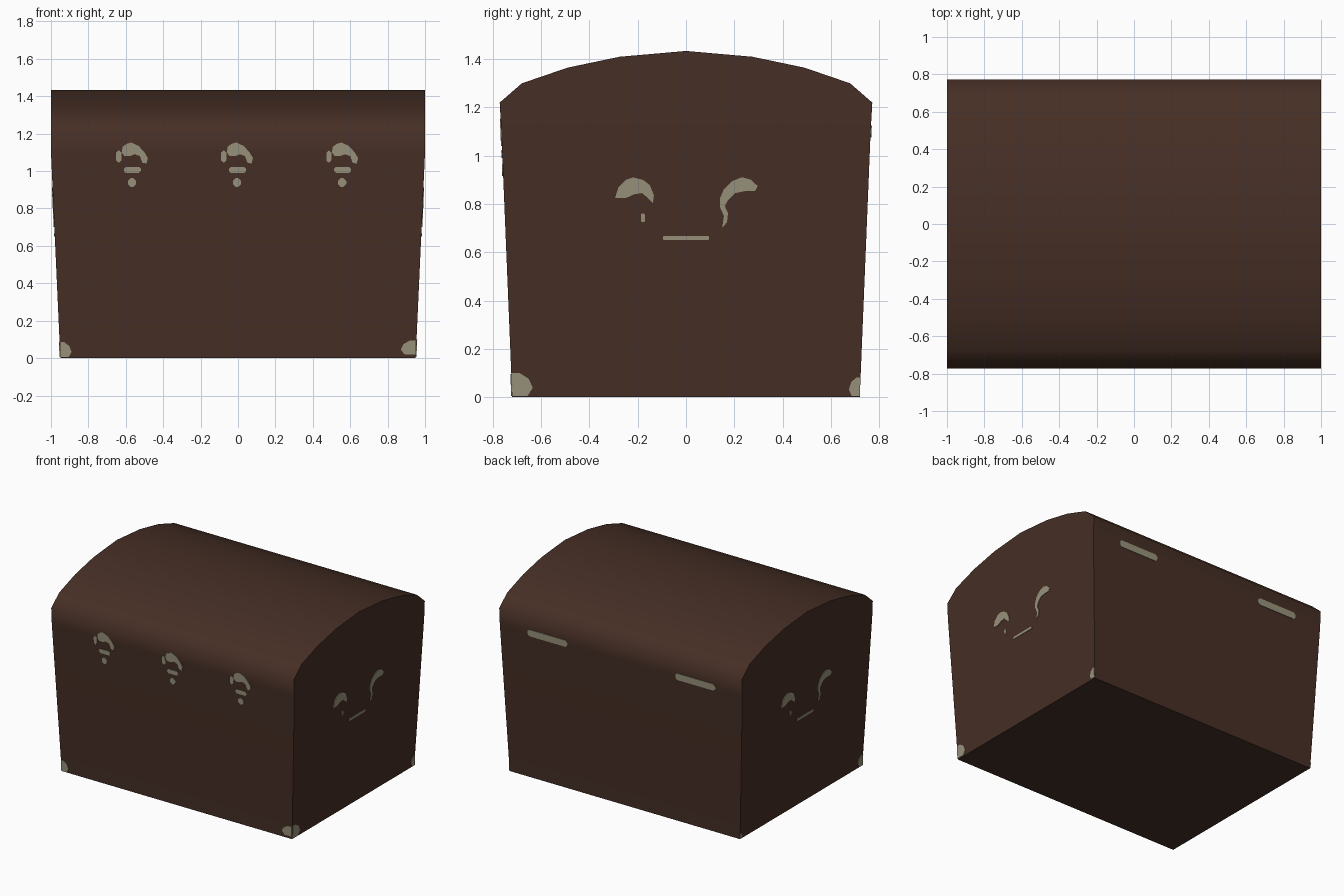
import bpy, bmesh, math

if "Cube" in bpy.data.objects:
    bpy.data.objects.remove(bpy.data.objects["Cube"])

def material(name, rgb):
    m = bpy.data.materials.new(name)
    m.diffuse_color = (*rgb, 1)
    m.use_nodes = True
    m.node_tree.nodes["Principled BSDF"].inputs["Base Color"].default_value = m.diffuse_color
    return m

WOOD = material("dark_wood", (0.061, 0.028, 0.0185))
METAL = material("dull_metal", (0.32, 0.29, 0.20))
SEAM = 1.1

def half_length(z):
    return 0.95 + 0.05 * min(z / SEAM, 1)

def half_depth(z):
    return 0.72 + 0.05 * z / 1.22

def finish(name, bm, mat):
    bmesh.ops.recalc_face_normals(bm, faces=bm.faces)
    me = bpy.data.meshes.new(name)
    bm.to_mesh(me)
    bm.free()
    me.materials.append(mat)
    ob = bpy.data.objects.new(name, me)
    bpy.context.collection.objects.link(ob)
    return ob

# Chest: tapered box with a curved lid, lofted between its two ends
half = [(0.72, 0), (half_depth(SEAM), SEAM), (0.772, 1.22), (0.68, 1.30),
        (0.49, 1.365), (0.275, 1.41)]
profile = half + [(0, 1.434)] + [(-y, z) for y, z in reversed(half)]
bm = bmesh.new()
ends = [[bm.verts.new((s * half_length(z), y, z)) for y, z in profile] for s in (-1, 1)]
n = len(profile)
for i in range(n):
    j = (i + 1) % n
    bm.faces.new((ends[0][i], ends[0][j], ends[1][j], ends[1][i]))
for e in ends:
    bm.faces.new((e[0], e[1], e[-2], e[-1]))
    bm.faces.new(e[1:-1])
chest = finish("chest", bm, WOOD)
bpy.context.view_layer.objects.active = chest
chest.select_set(True)
bpy.ops.object.shade_smooth_by_angle(angle=math.radians(60))
chest.select_set(False)

# Thin metal plates that follow a sloping wall
def on_wall(wall, u, z, out):
    if wall == "front":
        return (u, -half_depth(z) - out, z)
    if wall == "back":
        return (u, half_depth(z) + out, z)
    if wall == "right":
        return (half_length(z) + out, u, z)
    return (-half_length(z) - out, -u, z)

def plate(name, wall, outline, du=0):
    bm = bmesh.new()
    lo, hi = [[bm.verts.new(on_wall(wall, u + du, z, o)) for u, z in outline]
              for o in (-0.003, 0.004)]
    bm.faces.new(lo)
    bm.faces.new(hi)
    for i in range(len(lo)):
        j = (i + 1) % len(lo)
        bm.faces.new((lo[i], lo[j], hi[j], hi[i]))
    finish(name, bm, METAL)

def rounded(u0, u1, z0, z1, c):
    return [(u0 + c, z0), (u1 - c, z0), (u1, z0 + c), (u1, z1 - c),
            (u1 - c, z1), (u0 + c, z1), (u0, z1 - c), (u0, z0 + c)]

# Three front latches
arch = [(-0.06, 1.10), (-0.055, 1.13), (-0.035, 1.145), (-0.01, 1.153), (0.03, 1.135),
        (0.062, 1.10), (0.08, 1.07), (0.073, 1.04), (0.05, 1.045), (0.038, 1.08),
        (0.01, 1.09), (-0.015, 1.08), (-0.045, 1.08)]
for k, x in enumerate((-0.562, 0, 0.562)):
    plate(f"latch_arch_{k}", "front", arch, x)
    plate(f"latch_hook_{k}", "front", rounded(-0.09, -0.062, 1.045, 1.11, 0.012), x)
    plate(f"latch_bar_{k}", "front", rounded(-0.048, 0.043, 0.99, 1.022, 0.01), x)
    plate(f"latch_pin_{k}", "front", rounded(-0.027, 0.017, 0.915, 0.963, 0.015), x)

# Carrying handle pieces on both ends
left_curl = [(-0.294, 0.824), (-0.28, 0.87), (-0.25, 0.90), (-0.22, 0.91), (-0.178, 0.90),
             (-0.15, 0.878), (-0.133, 0.836), (-0.137, 0.803), (-0.157, 0.824),
             (-0.182, 0.845), (-0.215, 0.84), (-0.25, 0.824)]
right_curl = [(0.141, 0.824), (0.157, 0.861), (0.19, 0.894), (0.232, 0.911), (0.27, 0.9),
              (0.297, 0.874), (0.286, 0.853), (0.244, 0.853), (0.203, 0.845),
              (0.174, 0.816), (0.161, 0.79), (0.174, 0.762), (0.17, 0.725),
              (0.15, 0.70), (0.157, 0.75), (0.141, 0.787)]
for wall in ("right", "left"):
    plate(f"{wall}_handle_curl_a", wall, left_curl)
    plate(f"{wall}_handle_curl_b", wall, right_curl)
    plate(f"{wall}_handle_stud", wall, rounded(-0.187, -0.17, 0.725, 0.76, 0.004))
    plate(f"{wall}_handle_bar", wall, rounded(-0.095, 0.095, 0.65, 0.667, 0.003))

# Back hinges
for side, x in (("right", 0.605), ("left", -0.615)):
    plate(f"{side}_hinge", "back", rounded(-0.165, 0.165, 1.075, 1.125, 0.015), x)

# Bottom corner guards
def guard(edge, s, w, z0, h):
    return [(s * edge, z0), (s * (edge - w * 0.75), z0), (s * (edge - w), z0 + h * 0.35),
            (s * (edge - w * 0.8), z0 + h * 0.75), (s * (edge - w * 0.35), z0 + h), (s * edge, z0 + h)]

plate("front_guard_left", "front", guard(0.95, -1, 0.06, 0.005, 0.08))
plate("front_guard_right", "front", guard(0.95, 1, 0.08, 0.02, 0.075))
plate("right_guard_front", "right", guard(0.72, -1, 0.085, 0.005, 0.095))
plate("right_guard_back", "right", guard(0.72, 1, 0.045, 0.005, 0.075))
plate("left_guard_front", "left", guard(0.72, 1, 0.06, 0.005, 0.08))
plate("left_guard_back", "left", guard(0.72, -1, 0.02, 0.005, 0.04))
